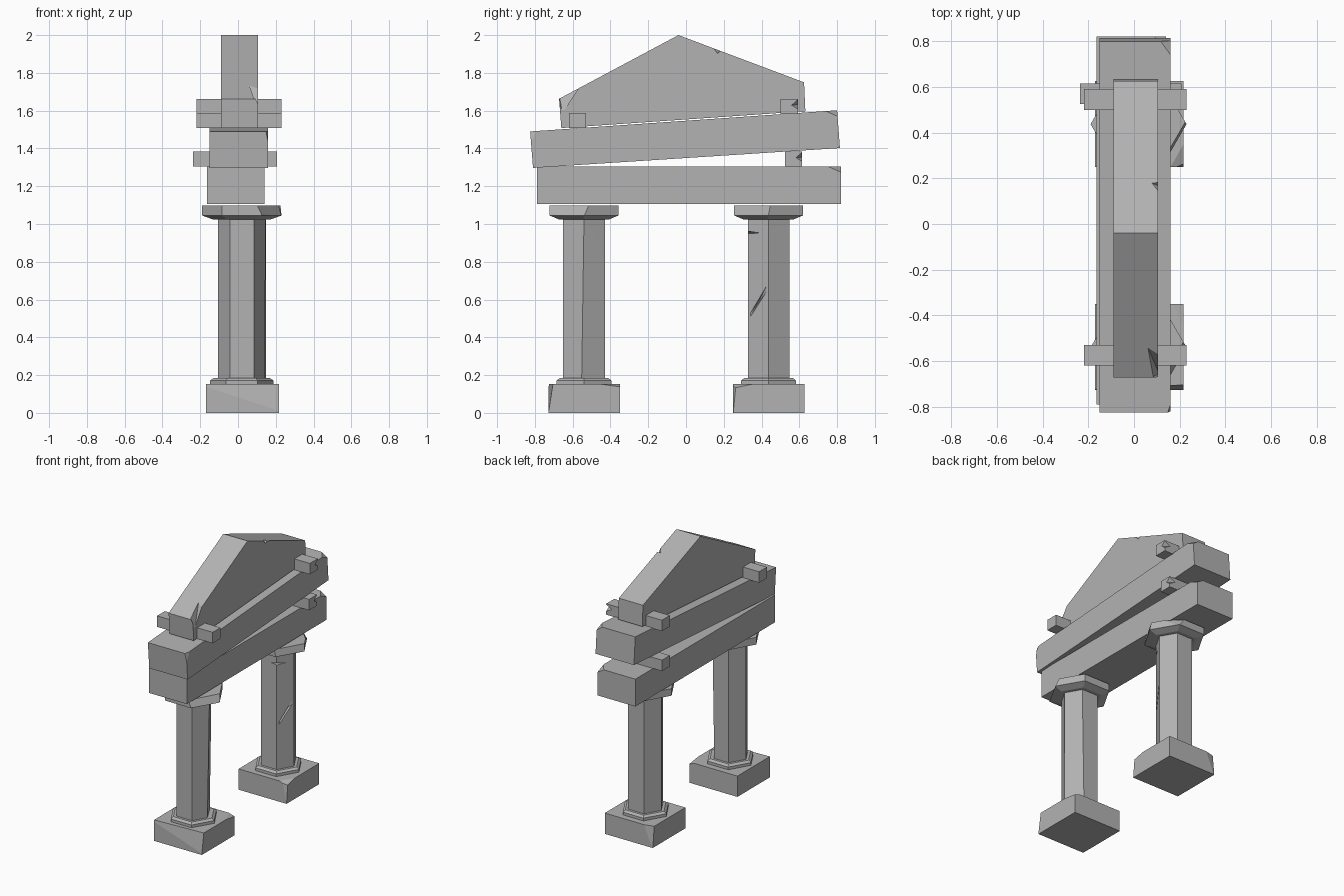
import bpy, bmesh, math
from mathutils import Vector
from mathutils.geometry import normal

cube = bpy.data.objects.get("Cube")
if cube:
    bpy.data.objects.remove(cube, do_unlink=True)

stone = bpy.data.materials.new("grey_stone")
stone.use_nodes = True
GREY = (0.45, 0.45, 0.45, 1)
stone.diffuse_color = GREY
stone.node_tree.nodes["Principled BSDF"].inputs["Base Color"].default_value = GREY


def finish(name, bm):
    bmesh.ops.recalc_face_normals(bm, faces=bm.faces[:])
    mesh = bpy.data.meshes.new(name)
    bm.to_mesh(mesh)
    bm.free()
    mesh.materials.append(stone)
    obj = bpy.data.objects.new(name, mesh)
    bpy.context.collection.objects.link(obj)
    return obj


def slab(name, x0, x1, outline):
    """Side outline (y, z) extruded across x."""
    bm = bmesh.new()
    face = bm.faces.new([bm.verts.new((x0, y, z)) for y, z in outline])
    out = bmesh.ops.extrude_face_region(bm, geom=[face])
    for v in out["geom"]:
        if isinstance(v, bmesh.types.BMVert):
            v.co.x = x1
    return finish(name, bm)


def block(name, x0, x1, y0, y1, z0, z1):
    return slab(name, x0, x1, [(y0, z0), (y1, z0), (y1, z1), (y0, z1)])


def hex_stack(name, y, levels):
    """Six-sided solid from (radius, z) levels."""
    bm = bmesh.new()
    rings = [[bm.verts.new((0.02 + r * math.cos(i * math.pi / 3),
                            y + r * math.sin(i * math.pi / 3), z))
              for i in range(6)] for r, z in levels]
    for a, b in zip(rings, rings[1:]):
        for i in range(6):
            j = (i + 1) % 6
            bm.faces.new((a[i], a[j], b[j], b[i]))
    bm.faces.new(rings[0])
    bm.faces.new(rings[-1])
    return finish(name, bm)


def chip(obj, *points):
    """Break off the corner beyond the plane through three points."""
    p = [Vector(q) for q in points]
    n = normal(p)
    mesh = obj.data
    centre = sum((v.co for v in mesh.vertices), Vector()) / len(mesh.vertices)
    if n.dot(centre - p[0]) > 0:
        n = -n
    bm = bmesh.new()
    bm.from_mesh(mesh)
    cut = bmesh.ops.bisect_plane(bm, geom=bm.verts[:] + bm.edges[:] + bm.faces[:],
                                 plane_co=p[0], plane_no=n, clear_outer=True)
    edges = [e for e in cut["geom_cut"] if isinstance(e, bmesh.types.BMEdge)]
    bmesh.ops.contextual_create(bm, geom=edges)
    bmesh.ops.recalc_face_normals(bm, faces=bm.faces[:])
    bm.to_mesh(mesh)
    bm.free()


def notch(obj, *points):
    """Cut the hull of the points out of a part."""
    bm = bmesh.new()
    for q in points:
        bm.verts.new(q)
    bmesh.ops.convex_hull(bm, input=bm.verts[:])
    cutter = finish("notch_cutter", bm)
    cutter.hide_render = True
    mod = obj.modifiers.new("notch", "BOOLEAN")
    mod.operation, mod.solver, mod.object = "DIFFERENCE", "EXACT", cutter
    graph = bpy.context.evaluated_depsgraph_get()
    mesh = bpy.data.meshes.new_from_object(obj.evaluated_get(graph))
    obj.modifiers.clear()
    obj.data = mesh
    bpy.data.objects.remove(cutter, do_unlink=True)


# Columns: plinth, foot ring, shaft and capital
parts = {}
for side, y in (("front", -0.54), ("back", 0.437)):
    parts[side] = [
        block(side + "_plinth", -0.17, 0.217, y - 0.187, y + 0.19, 0, 0.152),
        hex_stack(side + "_foot_ring", y, [(0.167, 0.152), (0.167, 0.172), (0.148, 0.185)]),
        hex_stack(side + "_shaft", y, [(0.127, 0.18), (0.127, 1.035)]),
        hex_stack(side + "_capital", y, [(0.155, 1.025), (0.21, 1.045), (0.21, 1.097)]),
    ]

# Worn plinths
plinth, _, shaft, capital = parts["front"]
chip(plinth, (-0.17, -0.727, 0.14), (0.217, -0.727, 0.01), (0.205, -0.705, 0.152))
chip(plinth, (0.217, -0.45, 0.152), (0.217, -0.35, 0.138), (0.17, -0.35, 0.152))
chip(capital, (0.23, -0.54, 1.04), (0.12, -0.723, 1.06), (0.17, -0.6, 1.097))
chip(capital, (-0.13, -0.723, 1.097), (-0.05, -0.723, 1.097), (-0.085, -0.723, 1.045))
chip(shaft, (0.147, -0.54, 1.03), (0.14, -0.54, 0.6), (0.083, -0.43, 0.8))
notch(shaft, (0.16, -0.5, 0.95), (0.1, -0.41, 0.87), (0.07, -0.42, 0.5), (0.11, -0.47, 0.7))
plinth, _, shaft, capital = parts["back"]
chip(plinth, (0.217, 0.265, 0.152), (0.217, 0.25, 0), (0.19, 0.25, 0.13))
chip(plinth, (0.217, 0.35, 0.152), (0.217, 0.25, 0.13), (0.16, 0.25, 0.152))
chip(plinth, (-0.1, 0.627, 0.152), (-0.17, 0.61, 0.152), (-0.165, 0.627, 0))
chip(capital, (0.18, 0.52, 1.097), (0.12, 0.62, 1.045), (0.08, 0.62, 1.097))
chip(capital, (0.23, 0.437, 1.05), (0.125, 0.255, 1.05), (0.14, 0.3, 1.097))

# Cracks in the back shaft
notch(shaft, (0.16, 0.44, 0.7), (0.16, 0.44, 0.66), (0.1, 0.32, 0.5),
      (0.1, 0.32, 0.47), (0.08, 0.38, 0.58))
notch(shaft, (0.1, 0.31, 0.965), (0.1, 0.31, 0.945), (0.14, 0.4, 0.952),
      (0.03, 0.32, 0.955), (0.05, 0.36, 0.955))

# Beams, the upper one tilted
lower = block("lower_beam", -0.165, 0.14, -0.79, 0.82, 1.105, 1.305)
chip(lower, (0.14, 0.75, 1.305), (0.14, 0.82, 1.275), (0.09, 0.82, 1.305))
upper = slab("upper_beam", -0.15, 0.16,
             [(-0.81, 1.297), (0.815, 1.402), (0.8, 1.602), (-0.825, 1.49)])
chip(upper, (0.16, 0.74, 1.598), (0.16, 0.803, 1.57), (0.115, 0.803, 1.602))
chip(upper, (0.16, -0.79, 1.492), (0.16, -0.82, 1.43), (0.148, -0.825, 1.49))

# Gable
gable = slab("gable", -0.09, 0.105, [(-0.66, 1.508), (0.632, 1.597), (0.625, 1.75),
                                     (-0.04, 2.0), (-0.672, 1.663)])
notch(gable, (0.13, -0.7, 1.68), (0.11, -0.57, 1.72), (0.11, -0.655, 1.59),
      (0.06, -0.68, 1.735), (0.06, -0.54, 1.735), (0.085, -0.62, 1.67))
notch(gable, (0.11, 0.13, 1.945), (0.11, 0.19, 1.925), (0.11, 0.165, 1.9),
      (0.055, 0.19, 1.93))

# Cross pegs, with split ends on the back pair
block("gable_front_peg", -0.22, 0.23, -0.62, -0.53, 1.508, 1.588)
pegs = [block("gable_back_peg", -0.22, 0.23, 0.5, 0.592, 1.583, 1.663),
        block("beam_peg", -0.237, 0.207, 0.525, 0.615, 1.305, 1.385)]
for peg, x, y, z in ((pegs[0], 0.23, 0.592, 1.583), (pegs[1], 0.207, 0.615, 1.305)):
    notch(peg, (x + 0.01, y - 0.04, z + 0.045), (x + 0.01, y + 0.01, z + 0.09),
          (x + 0.01, y + 0.01, z + 0.015), (x - 0.06, y + 0.01, z + 0.05))
